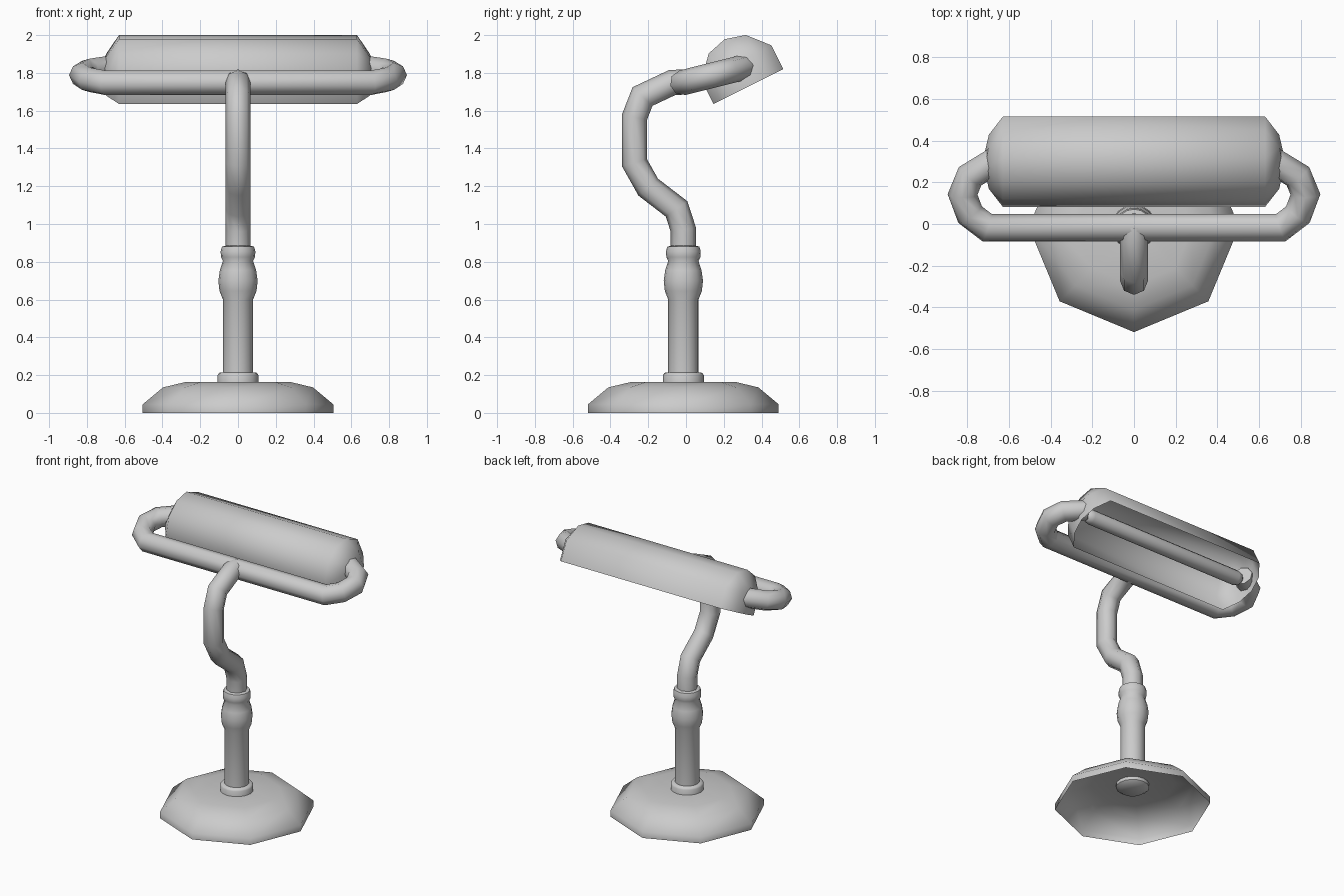
import bpy, bmesh, math
from mathutils import Vector

if "Cube" in bpy.data.objects:
    bpy.data.objects.remove(bpy.data.objects["Cube"])

CY = -0.014  # y of the stand axis


def finish(name, bm, angle=50):
    bmesh.ops.remove_doubles(bm, verts=bm.verts, dist=1e-5)
    bmesh.ops.recalc_face_normals(bm, faces=bm.faces)
    me = bpy.data.meshes.new(name)
    bm.to_mesh(me)
    bm.free()
    ob = bpy.data.objects.new(name, me)
    bpy.context.collection.objects.link(ob)
    bpy.ops.object.select_all(action='DESELECT')
    ob.select_set(True)
    bpy.context.view_layer.objects.active = ob
    bpy.ops.object.shade_smooth_by_angle(angle=math.radians(angle))
    return ob


def skin(bm, rings, closed):
    n = len(rings[0])
    for a, b in zip(rings, rings[1:]):
        for i in range(n if closed else n - 1):
            j = (i + 1) % n
            bm.faces.new((a[i], a[j], b[j], b[i]))


def lathe(name, profile, sides, origin, axis='Z'):
    """Revolve (radius, height) points about an axis."""
    bm = bmesh.new()
    o = Vector(origin)
    rings = []
    for r, h in profile:
        ring = []
        for i in range(sides):
            t = math.tau * i / sides
            c, s = r * math.cos(t), r * math.sin(t)
            ring.append(bm.verts.new(o + Vector((c, s, h) if axis == 'Z' else (h, c, s))))
        rings.append(ring)
    skin(bm, rings, True)
    bmesh.ops.dissolve_degenerate(bm, dist=1e-5, edges=bm.edges)
    return finish(name, bm)


def pipe(name, path, normal, radius, sides=8):
    """Sweep a round section along a planar path with mitred corners."""
    bm = bmesh.new()
    pts, nrm = [Vector(p) for p in path], Vector(normal).normalized()
    rings = []
    for k, p in enumerate(pts):
        d0 = (p - pts[k - 1]).normalized() if k else (pts[1] - p).normalized()
        d1 = (pts[k + 1] - p).normalized() if k < len(pts) - 1 else d0
        t = (d0 + d1).normalized()
        side = nrm.cross(t) / t.dot(d0)
        rings.append([bm.verts.new(p + radius * (math.cos(a) * nrm + math.sin(a) * side))
                      for a in (math.tau * i / sides for i in range(sides))])
    skin(bm, rings, True)
    bm.faces.new(rings[0])
    bm.faces.new(rings[-1])
    return finish(name, bm)


# Octagonal hollow foot
lathe("base", [(0.505, 0), (0.505, 0.045), (0.397, 0.135), (0.28, 0.163), (0.08, 0.163)],
      8, (0, CY, 0))

# Turned post with collar, bulge and ring
lathe("post", [(0, 0.12), (0.08, 0.12), (0.108, 0.14), (0.108, 0.2), (0.1, 0.212), (0.08, 0.215),
               (0.08, 0.6), (0.098, 0.645), (0.104, 0.7), (0.096, 0.755), (0.08, 0.805),
               (0.09, 0.825), (0.092, 0.855), (0.085, 0.88), (0.066, 0.885), (0, 0.885)],
      16, (0, CY, 0))

# Curved neck
neck = [(CY, 0.86), (CY, 0.97), (-0.05, 1.08), (-0.2, 1.195), (-0.273, 1.325),
        (-0.273, 1.565), (-0.23, 1.675), (-0.075, 1.748), (-0.015, 1.752)]
pipe("neck", [(0, y, z) for y, z in neck], (1, 0, 0), 0.067)

# Tilted yoke holding the shade, mirrored about x = 0
arm = [(0.705, 0), (0.787, 0.065), (0.823, 0.165), (0.787, 0.255), (0.66, 0.335)]
outline = [(-x, v) for x, v in reversed(arm)] + arm
pipe("yoke", [(x, -0.018 + 0.97 * v, 1.748 + 0.243 * v) for x, v in outline],
     (0, -0.243, 0.97), 0.067)

# Shade: trough with rounded ends, in tilted (x, u, n) coordinates
O = Vector((0, 0.33, 1.728))
U = Vector((0, 0.894, 0.447))
N = Vector((0, -0.447, 0.894))
bm = bmesh.new()
us = (-0.207, -0.11, 0, 0.11, 0.207)
ends = (0.63, 0.697, 0.72, 0.697, 0.63)
roof = (0.14, 0.25, 0.28, 0.25, 0.14)


def row(xs, ns):
    return [bm.verts.new(O + Vector((x, 0, 0)) + u * U + n * N) for x, u, n in zip(xs, us, ns)]


def bulged(k):
    return [k * e for e in ends]


rows = [row(bulged(-1), [0] * 5), row(bulged(-1), [0.14] * 5), row([-0.63] * 5, roof),
        row([0.63] * 5, roof), row(bulged(1), [0.14] * 5), row(bulged(1), [0] * 5)]
for a, b in zip(rows, rows[1:]):
    for i in range(4):
        quad = (a[i], a[i + 1], b[i + 1], b[i])
        bm.faces.new([v for k, v in enumerate(quad)
                      if all((v.co - w.co).length > 1e-5 for w in quad[:k])])
for i in (0, 4):  # long side walls
    bm.faces.new((rows[0][i], rows[1][i], rows[4][i], rows[5][i]))
finish("shade", bm, 60)

# Tube bulb with rounded ends
half = [(0.05, 0.61), (0.042, 0.64), (0.02, 0.66), (0, 0.665)]
lathe("tube_bulb", [(r, -x) for r, x in reversed(half)] + half, 12, O + 0.085 * N, 'X')
